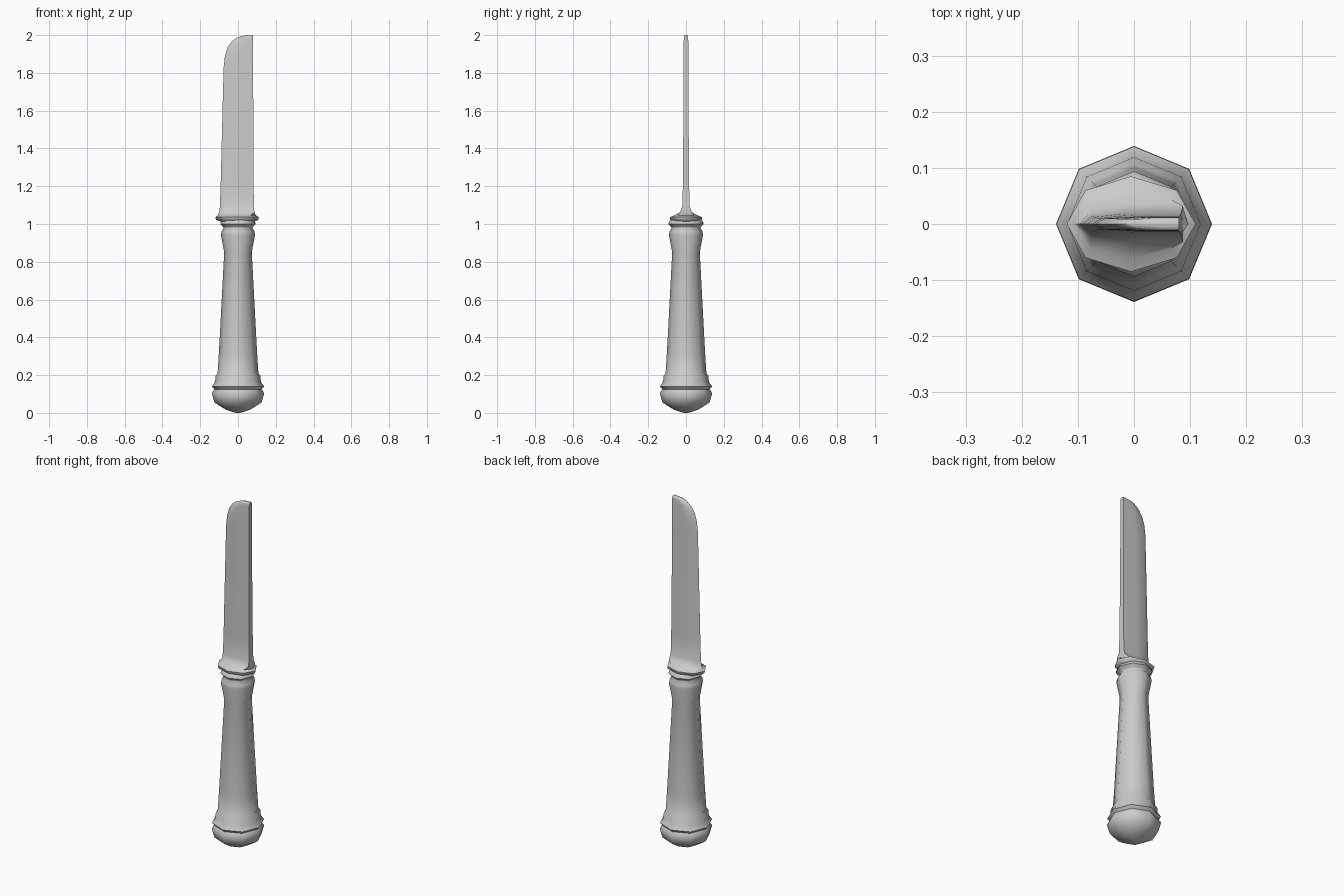
import bpy, bmesh
from math import sin, cos, tau, radians

if "Cube" in bpy.data.objects:
    bpy.data.objects.remove(bpy.data.objects["Cube"])


def loft(name, rings, angle):
    """Skin a list of equal-length point rings and cap both ends."""
    bm = bmesh.new()
    loops = [[bm.verts.new(p) for p in ring] for ring in rings]
    for a, b in zip(loops, loops[1:]):
        n = len(a)
        for i in range(n):
            j = (i + 1) % n
            bm.faces.new((a[i], a[j], b[j], b[i]))
    bm.faces.new(list(reversed(loops[0])))
    bm.faces.new(loops[-1])
    bmesh.ops.recalc_face_normals(bm, faces=bm.faces)
    mesh = bpy.data.meshes.new(name)
    bm.to_mesh(mesh)
    bm.free()
    obj = bpy.data.objects.new(name, mesh)
    bpy.context.collection.objects.link(obj)
    bpy.ops.object.select_all(action='DESELECT')
    obj.select_set(True)
    bpy.context.view_layer.objects.active = obj
    bpy.ops.object.shade_smooth_by_angle(angle=radians(angle))
    return obj


def oval(z, xl, xr, hy):
    """Eight-sided ring spanning xl..xr and -hy..hy."""
    c, r = (xl + xr) / 2, (xr - xl) / 2
    return [(c + r * cos(tau * i / 8), hy * sin(tau * i / 8), z) for i in range(8)]


def blade_ring(z, xl, xr, hy):
    """Blade section: flat spine at xr, narrow rounded edge at xl."""
    m, e = (xl + xr) / 2, xl + (xr - xl) * 0.12
    half = [(xr, hy), (m, hy), (e, hy * 0.75)]
    pts = [(xr, 0)] + half + [(xl, 0)] + [(x, -y) for x, y in reversed(half)]
    return [(x, y, z) for x, y in pts]


# Turned handle: pommel, beads, tapered grip, neck (radius, z)
handle_profile = [
    (0.012, 0.0), (0.065, 0.017), (0.125, 0.055), (0.139, 0.105),
    (0.125, 0.125), (0.138, 0.14), (0.121, 0.165), (0.119, 0.195),
    (0.108, 0.21), (0.101, 0.32), (0.073, 0.85), (0.09, 0.94),
    (0.088, 0.96), (0.076, 0.98), (0.078, 0.985), (0.094, 1.00),
    (0.090, 1.012), (0.076, 1.025)]
loft("handle", [oval(z, -r, r, r) for r, z in handle_profile], 60)

# Bolster flowing into the blade (z, left x, right x, half thickness)
bolster = [(1.01, -0.085, 0.08, 0.06), (1.022, -0.115, 0.108, 0.083),
           (1.036, -0.12, 0.11, 0.085), (1.045, -0.108, 0.096, 0.062)]
blade = [(1.062, -0.1, 0.087, 0.032), (1.09, -0.096, 0.084, 0.02),
         (1.2, -0.092, 0.083, 0.0165), (1.6, -0.082, 0.081, 0.0135),
         (1.83, -0.076, 0.08, 0.013), (1.89, -0.069, 0.08, 0.013),
         (1.935, -0.055, 0.08, 0.0125), (1.967, -0.033, 0.08, 0.012),
         (1.987, -0.005, 0.08, 0.0115), (1.996, 0.025, 0.08, 0.011),
         (2.0, 0.05, 0.08, 0.008)]
loft("blade_and_bolster",
     [oval(*s) for s in bolster] + [blade_ring(*s) for s in blade], 60)
